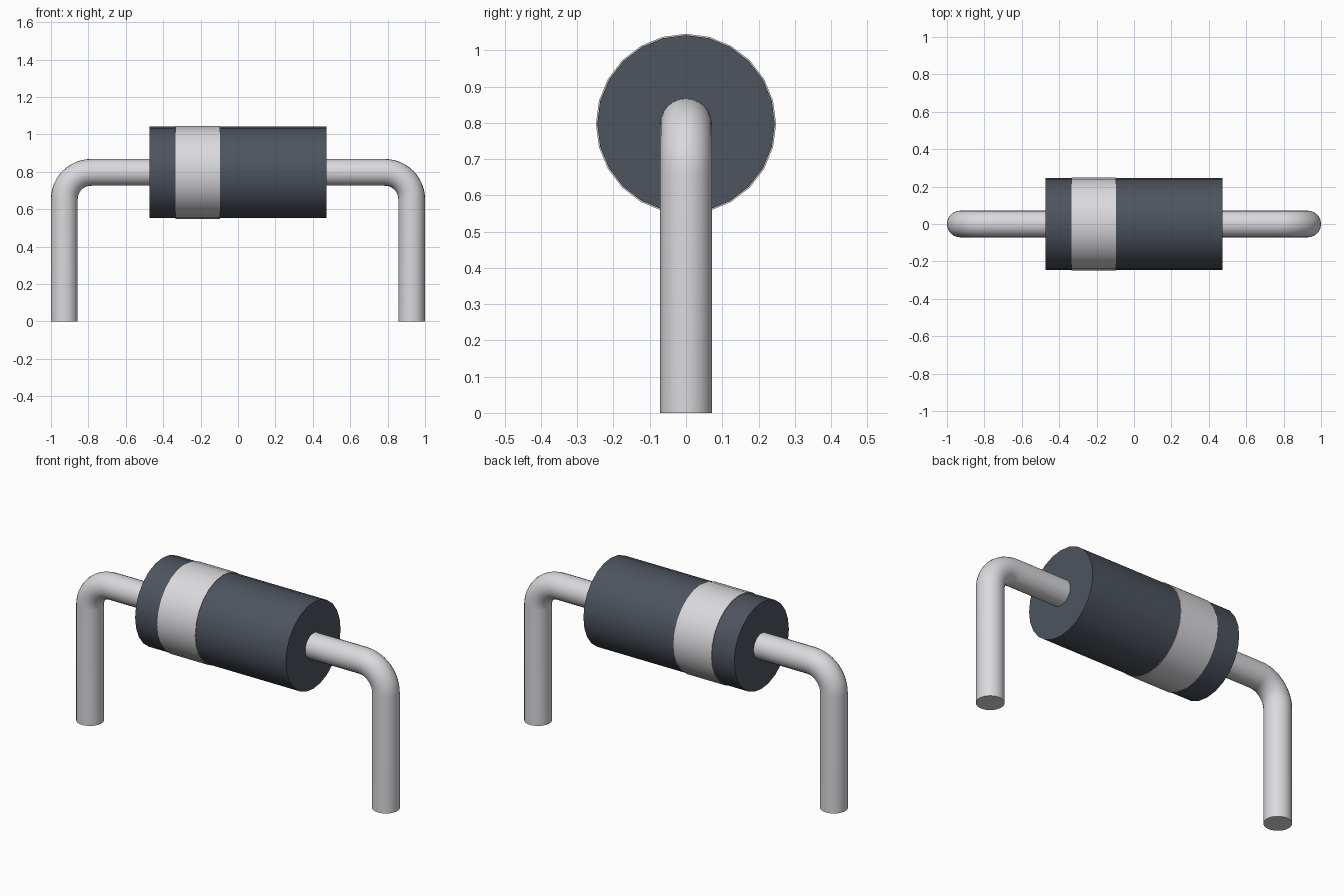
import bpy
from math import sin, cos, pi, radians

AXIS_Z = 0.797        # height of the body axis
LEAD_R = 0.0715       # wire radius
LEG_X = 1 - LEAD_R    # centre of each vertical leg
BEND_R = 0.143        # centreline radius of the bend

cube = bpy.data.objects.get("Cube")
if cube:
    bpy.data.objects.remove(cube, do_unlink=True)


def make_material(name, rgb, roughness):
    mat = bpy.data.materials.new(name)
    mat.use_nodes = True
    mat.diffuse_color = (*rgb, 1)
    bsdf = mat.node_tree.nodes["Principled BSDF"]
    bsdf.inputs["Base Color"].default_value = (*rgb, 1)
    bsdf.inputs["Roughness"].default_value = roughness
    return mat


def select_only(obj):
    bpy.ops.object.select_all(action='DESELECT')
    obj.select_set(True)
    bpy.context.view_layer.objects.active = obj


def finish(obj, name, mat):
    obj.name = obj.data.name = name
    obj.data.materials.clear()
    obj.data.materials.append(mat)
    select_only(obj)
    bpy.ops.object.shade_smooth_by_angle(angle=radians(40))


def x_cylinder(name, x0, x1, radius, mat):
    bpy.ops.mesh.primitive_cylinder_add(
        vertices=24, radius=radius, depth=x1 - x0,
        location=((x0 + x1) / 2, 0, AXIS_Z), rotation=(0, pi / 2, 0))
    finish(bpy.context.object, name, mat)


def bent_lead(name, side, mat):
    # Path runs out of the body, round the bend and down to the ground
    cx, cz, steps = LEG_X - BEND_R, AXIS_Z - BEND_R, 12
    path = [(0.4, AXIS_Z)]
    for i in range(steps + 1):
        a = pi / 2 * (1 - i / steps)
        path.append((cx + BEND_R * cos(a), cz + BEND_R * sin(a)))
    path.append((LEG_X, 0))

    curve = bpy.data.curves.new(name, 'CURVE')
    curve.dimensions = '3D'
    curve.bevel_depth = LEAD_R
    curve.bevel_resolution = 10
    curve.use_fill_caps = True
    spline = curve.splines.new('POLY')
    spline.points.add(len(path) - 1)
    for point, (x, z) in zip(spline.points, path):
        point.co = (side * x, 0, z, 1)
    obj = bpy.data.objects.new(name, curve)
    bpy.context.collection.objects.link(obj)
    select_only(obj)
    bpy.ops.object.convert(target='MESH')
    finish(bpy.context.object, name, mat)


dark = make_material("dark slate", (0.075, 0.088, 0.112), 0.6)
silver = make_material("light grey", (0.7, 0.7, 0.73), 0.4)

# Body with its polarity band
x_cylinder("body", -0.474, 0.472, 0.245, dark)
x_cylinder("polarity_band", -0.333, -0.095, 0.2485, silver)

# Wire leads
bent_lead("left_lead", 1, silver)
bent_lead("right_lead", -1, silver)
